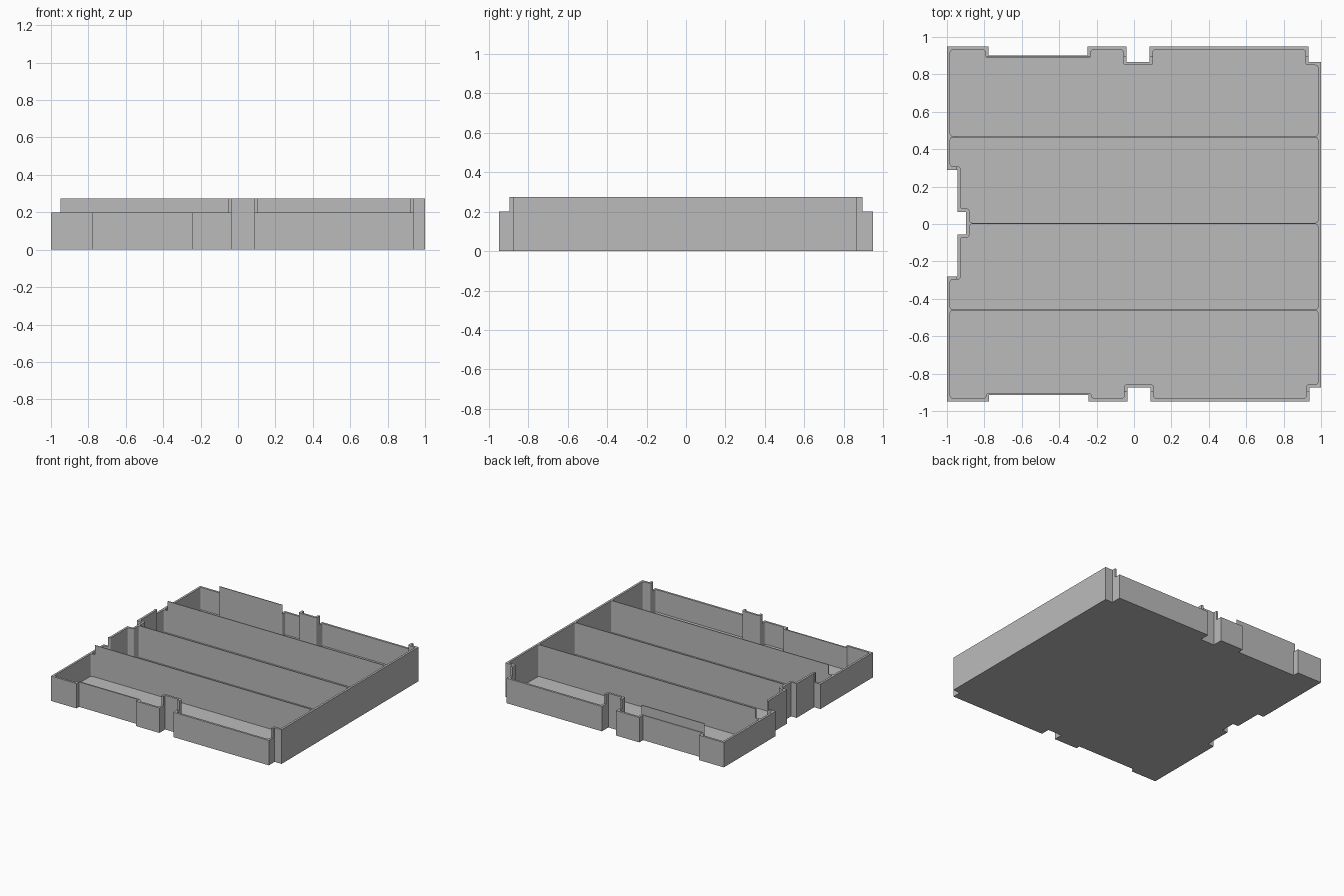
import bpy, bmesh
from mathutils import Vector

cube = bpy.data.objects.get("Cube")
if cube:
    bpy.data.objects.remove(cube, do_unlink=True)

HEIGHT, RIM, FLOOR = 0.275, 0.2, 0.02
WALL, DIVIDER = 0.017, 0.007

grey = bpy.data.materials.new("plain grey")
grey.use_nodes = True
grey.diffuse_color = (0.5, 0.5, 0.5, 1)
grey.node_tree.nodes["Principled BSDF"].inputs["Base Color"].default_value = (0.5, 0.5, 0.5, 1)


def prism(name, outline, z0, z1, slots=(), rounding=0):
    """Extrude an outline; optionally split it at y slots and round upright edges."""
    bm = bmesh.new()
    bm.faces.new([bm.verts.new((x, y, z0)) for x, y in outline])
    for y in slots:
        for side in (-1, 1):
            bmesh.ops.bisect_plane(bm, geom=bm.verts[:] + bm.edges[:] + bm.faces[:],
                                   plane_co=(0, y + side * DIVIDER / 2, 0), plane_no=(0, 1, 0))
        strips = [f for f in bm.faces if abs(f.calc_center_bounds().y - y) < DIVIDER / 2]
        bmesh.ops.delete(bm, geom=strips, context='FACES')
    ext = bmesh.ops.extrude_face_region(bm, geom=bm.faces[:], use_keep_orig=True)
    top = [g for g in ext["geom"] if isinstance(g, bmesh.types.BMVert)]
    bmesh.ops.translate(bm, verts=top, vec=(0, 0, z1 - z0))
    if rounding:
        upright = [e for e in bm.edges
                   if abs(e.verts[0].co.z - e.verts[1].co.z) > 0.01 and e.calc_face_angle(0) > 0.5]
        bmesh.ops.bevel(bm, geom=upright, offset=rounding, segments=4, profile=0.5,
                        affect='EDGES', clamp_overlap=True)
    bmesh.ops.recalc_face_normals(bm, faces=bm.faces[:])
    mesh = bpy.data.meshes.new(name)
    bm.to_mesh(mesh)
    bm.free()
    mesh.materials.append(grey)
    obj = bpy.data.objects.new(name, mesh)
    bpy.context.collection.objects.link(obj)
    return obj


def inset(points, t):
    """Move each side of a square-cornered, counter-clockwise outline inward."""
    out = []
    for i, p in enumerate(points):
        p = Vector(p)
        a = (p - Vector(points[i - 1])).normalized()
        b = (Vector(points[(i + 1) % len(points)]) - p).normalized()
        out.append(p + t * (Vector((-a.y, a.x)) + Vector((-b.y, b.x))))
    return out


def end_wall(y, recess, notch, shift):
    """Front or back edge, from -x to +x, with a shallow recess, a notch and a cut corner."""
    xs = [(-0.774, recess), (-0.244, y), (-0.036, notch), (0.088, y), (0.938, notch)]
    pts, level = [(-1, y)], y
    for x, new in xs:
        pts += [(x + shift, level), (x + shift, new)]
        level = new
    return pts + [(1, level)]


# Tray outline: front edge, back edge, then the stepped left-hand edge
outline = end_wall(-0.948, -0.915, -0.875, 0)
outline += reversed(end_wall(0.948, 0.9, 0.866, -0.004))
outline += [(-1, 0.29), (-0.945, 0.29), (-0.945, 0.065), (-0.897, 0.065),
            (-0.897, -0.055), (-0.945, -0.055), (-0.945, -0.28), (-1, -0.28)]
tray = prism("tray", outline, 0, HEIGHT)

# Four compartments, leaving thin dividers between them
inner = inset(outline, WALL)
inner = [Vector((x, y + 0.005 if abs(y - 0.883) < 0.002 else y)) for x, y in inner]
inner = [Vector((x, -0.904 if abs(y + 0.898) < 0.002 else y)) for x, y in inner]
cavity = prism("compartment_cutter", inner, FLOOR, 0.5, (-0.46, 0.003, 0.467), 0.014)

# Lowered rim around three sides
rim = prism("rim_cutter", [(-2, -2), (2, -2), (2, -0.896), (-0.95, -0.896),
                           (-0.95, 0.895), (2, 0.895), (2, 2), (-2, 2)], RIM, 0.6)

for cutter in (cavity, rim):
    cutter.hide_render = True
    cutter.hide_viewport = True
    cut = tray.modifiers.new(cutter.name, 'BOOLEAN')
    cut.operation = 'DIFFERENCE'
    cut.solver = 'EXACT'
    cut.object = cutter
